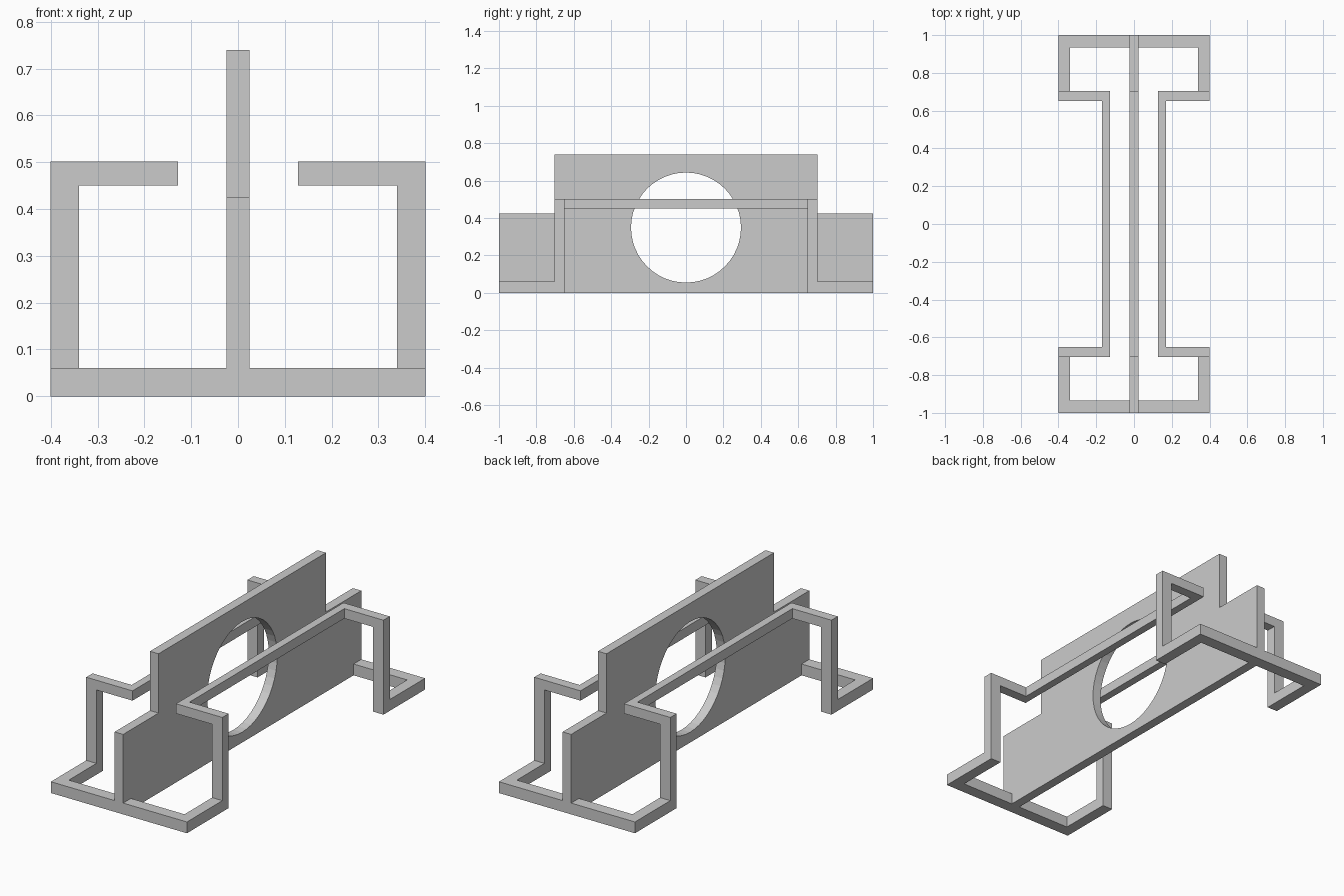
import bpy, bmesh
from mathutils import Matrix

if "Cube" in bpy.data.objects:
    bpy.data.objects.remove(bpy.data.objects["Cube"])


def prism(name, pts, lo, hi, axis="Z"):
    """Extrude a closed outline: (x, y) along Z, or (y, z) along X."""
    bm = bmesh.new()
    place = (lambda a, b: (a, b, lo)) if axis == "Z" else (lambda a, b: (lo, a, b))
    face = bm.faces.new([bm.verts.new(place(a, b)) for a, b in pts])
    new = bmesh.ops.extrude_face_region(bm, geom=[face])["geom"]
    step = (0, 0, hi - lo) if axis == "Z" else (hi - lo, 0, 0)
    bmesh.ops.translate(bm, vec=step, verts=[v for v in new if isinstance(v, bmesh.types.BMVert)])
    bmesh.ops.recalc_face_normals(bm, faces=bm.faces)
    return finish(name, bm)


def finish(name, bm):
    me = bpy.data.meshes.new(name)
    bm.to_mesh(me)
    bm.free()
    ob = bpy.data.objects.new(name, me)
    bpy.context.collection.objects.link(ob)
    return ob


def mirror(ob, x=True, y=True):
    m = ob.modifiers.new("mirror", "MIRROR")
    m.use_axis = (x, y, False)


def rect(x0, x1, y0, y1):
    return [(x0, y0), (x1, y0), (x1, y1), (x0, y1)]


T = 0.025                  # half thickness of the plate
W, WI = 0.4, 0.34          # outer and inner half width of the frame
PO, PI = 0.703, 0.65       # outer and inner faces of the posts along y

# Central stepped plate with a round opening
half = [(1, 0), (1, 0.425), (PO, 0.425), (PO, 0.74)]
plate = prism("center_plate", half + [(-y, z) for y, z in reversed(half)], -T, T, "X")
bm = bmesh.new()
bmesh.ops.create_cone(bm, cap_ends=True, segments=48, radius1=0.294, radius2=0.294, depth=0.3,
                      matrix=Matrix.Translation((0, 0, 0.349)) @ Matrix.Rotation(1.5707963, 4, "Y"))
cutter = finish("opening_cutter", bm)
cutter.hide_render = True
cutter.hide_viewport = True
cut = plate.modifiers.new("opening", "BOOLEAN")
cut.operation, cut.solver, cut.object = "DIFFERENCE", "EXACT", cutter

# Floor bars: an L at each corner, running from the plate to the post
foot = prism("floor_bar", [(T, 1), (W, 1), (W, PO), (WI, PO), (WI, 0.935), (T, 0.935)], 0, 0.06)
mirror(foot)

# Four upright posts
post = prism("upright_post", rect(WI, W, PI, PO), 0, 0.45)
mirror(post)

# Upper handrails: a long bar with outward returns over the posts
rail = [(W, PO), (0.128, PO), (0.128, -PO), (W, -PO), (W, -PI), (0.17, -PI), (0.17, PI), (W, PI)]
mirror(prism("hand_rail", rail, 0.45, 0.502), y=False)
